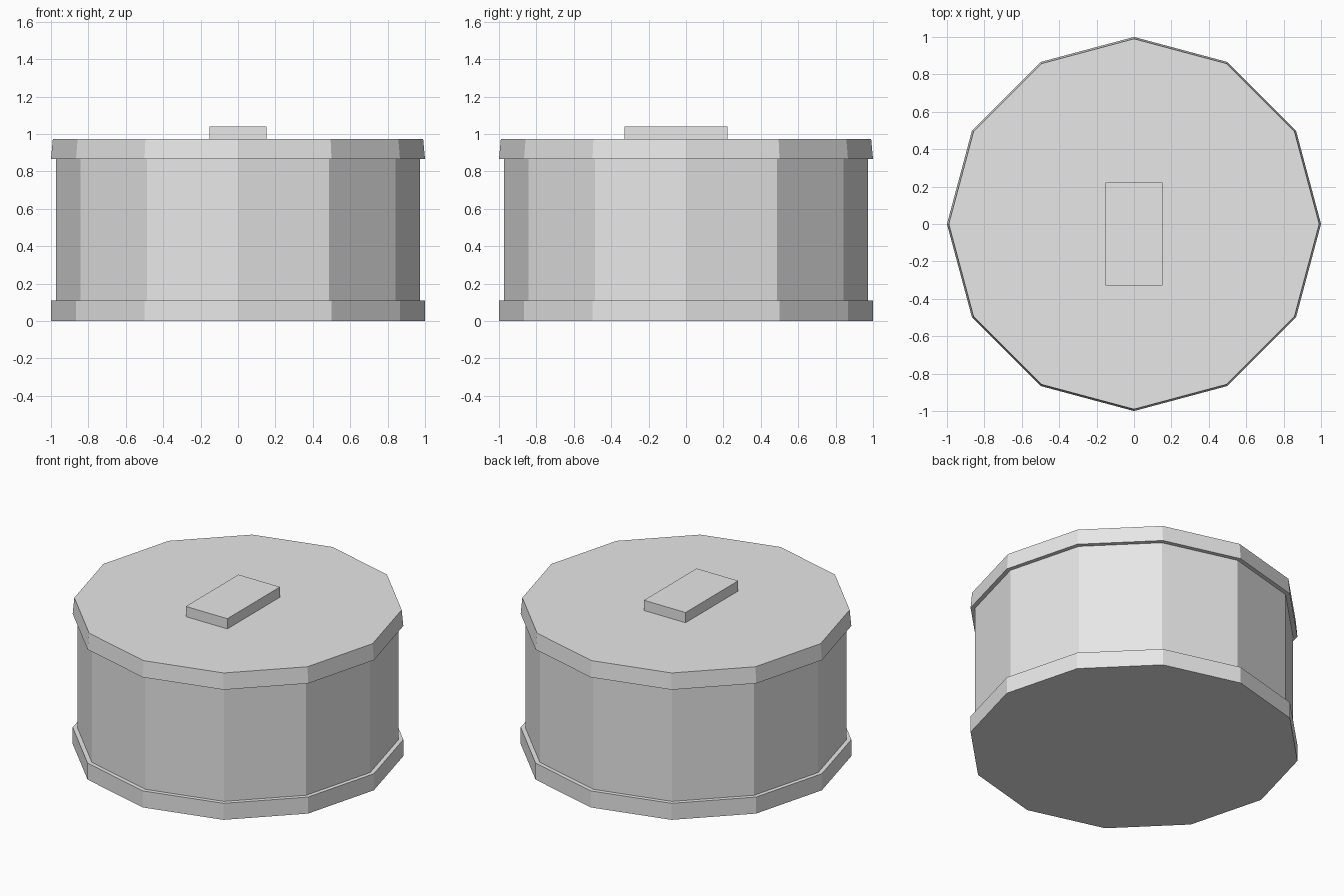
import bpy
import bmesh
from math import cos, sin, tau

SIDES = 12

if "Cube" in bpy.data.objects:
    bpy.data.objects.remove(bpy.data.objects["Cube"], do_unlink=True)

grey = bpy.data.materials.new("light_grey")
grey.use_nodes = True
colour = (0.8, 0.8, 0.8, 1)
grey.diffuse_color = colour
grey.node_tree.nodes["Principled BSDF"].inputs["Base Color"].default_value = colour


def prism(name, bottom, top, z0, z1):
    """Closed solid joining two matching outlines, with flat faces."""
    bm = bmesh.new()
    low = [bm.verts.new((x, y, z0)) for x, y in bottom]
    high = [bm.verts.new((x, y, z1)) for x, y in top]
    bm.faces.new(low[::-1])
    bm.faces.new(high)
    for i in range(len(low)):
        j = (i + 1) % len(low)
        bm.faces.new((low[i], low[j], high[j], high[i]))
    mesh = bpy.data.meshes.new(name)
    bm.to_mesh(mesh)
    bm.free()
    mesh.materials.append(grey)
    obj = bpy.data.objects.new(name, mesh)
    bpy.context.collection.objects.link(obj)
    return obj


def ring(radius):
    return [(radius * cos(tau * i / SIDES), radius * sin(tau * i / SIDES))
            for i in range(SIDES)]


# Base rim, drum wall and slightly tapered lid
prism("base_rim", ring(1.0), ring(1.0), 0, 0.11)
prism("drum_wall", ring(0.972), ring(0.972), 0.11, 0.865)
prism("lid", ring(1.0), ring(0.99), 0.865, 0.972)

# Flat block handle, set slightly towards the front
block = [(-0.153, -0.33), (0.153, -0.33), (0.153, 0.223), (-0.153, 0.223)]
prism("lid_handle", block, block, 0.972, 1.04)
